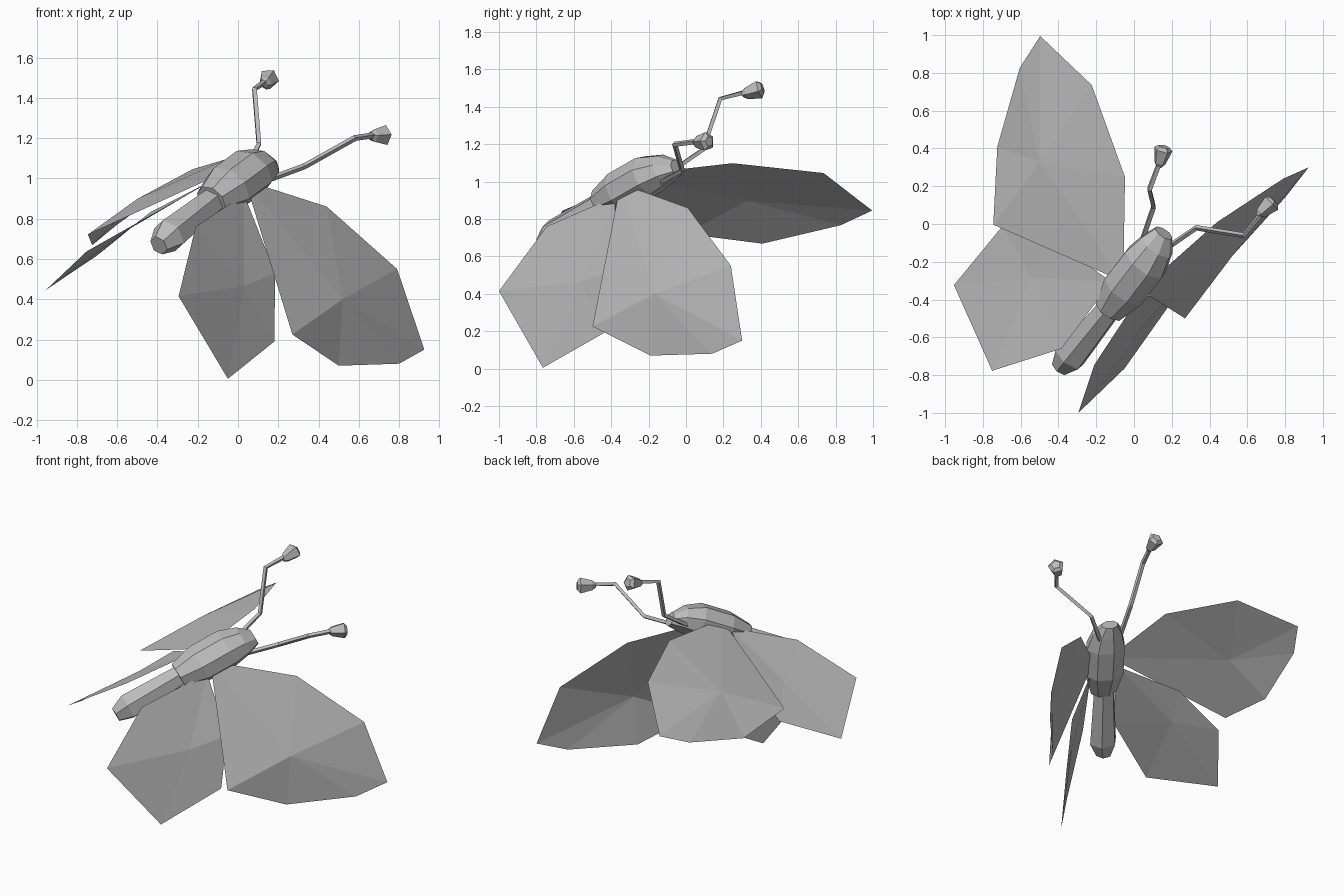
import bpy, bmesh, math
from mathutils import Vector, Matrix

cube = bpy.data.objects.get("Cube")
if cube:
    bpy.data.objects.remove(cube)

# One plain grey for everything
grey = bpy.data.materials.new("grey")
grey.use_nodes = True
GREY = (0.5, 0.5, 0.5, 1.0)
grey.diffuse_color = GREY
grey.node_tree.nodes["Principled BSDF"].inputs["Base Color"].default_value = GREY

# Tilted body frame: local x is sideways, y runs tail to head, z is the back
side = Vector((0.822, -0.402, -0.402)).normalized()
fwd = Vector((0.57, 0.69, 0.45))
fwd = (fwd - side * fwd.dot(side)).normalized()
up = side.cross(fwd)
origin = Vector((0.017, -0.264, 1.006))
frame = Matrix((side, fwd, up)).transposed().to_4x4()
frame.translation = origin
to_local = frame.inverted()


def make(name, bm, mirror=False):
    """Turn a bmesh in body coordinates into an object, optionally mirrored."""
    bmesh.ops.recalc_face_normals(bm, faces=bm.faces[:])
    mesh = bpy.data.meshes.new(name)
    bm.to_mesh(mesh)
    bm.free()
    mesh.materials.append(grey)
    obj = bpy.data.objects.new(name, mesh)
    bpy.context.collection.objects.link(obj)
    obj.matrix_world = frame
    if mirror:
        obj.modifiers.new("mirror", 'MIRROR').use_mirror_merge = False
    return obj


def loft(bm, rings):
    """Skin a list of vertex rings and cap both ends."""
    rings = [[bm.verts.new(p) for p in ring] for ring in rings]
    n = len(rings[0])
    for a, b in zip(rings, rings[1:]):
        for i in range(n):
            j = (i + 1) % n
            bm.faces.new((a[i], a[j], b[j], b[i]))
    bm.faces.new(rings[0])
    bm.faces.new(rings[-1])


def body_part(name, profile, sides):
    """profile rows: position along body, half width, half height, lift"""
    bm = bmesh.new()
    angles = [2 * math.pi * i / sides for i in range(sides)]
    loft(bm, [[(w * math.cos(t), y, lift + h * math.sin(t)) for t in angles]
              for y, w, h, lift in profile])
    return make(name, bm)


def tube(bm, points, radii, sides):
    """Skin a tube along a path with a radius at each point."""
    rings = []
    for i, p in enumerate(points):
        d = (points[min(i + 1, len(points) - 1)] - points[max(i - 1, 0)]).normalized()
        u = d.cross(Vector((0, 0, 1))).normalized()
        v = d.cross(u)
        rings.append([p + radii[i] * (u * math.cos(t) + v * math.sin(t))
                      for t in (2 * math.pi * (k + 0.5) / sides for k in range(sides))])
    loft(bm, rings)


def wing(name, centre, outline):
    """A thin sheet fanned out from a raised centre point."""
    bm = bmesh.new()
    mid = bm.verts.new(to_local @ Vector(centre))
    rim = [bm.verts.new(to_local @ Vector(p)) for p in outline]
    for a, b in zip(rim, rim[1:] + rim[:1]):
        bm.faces.new((mid, a, b))
    return make(name, bm, mirror=True)


# Body
body_part("abdomen", [(-0.73, 0.05, 0.05, -0.01), (-0.64, 0.09, 0.085, 0),
                      (-0.25, 0.07, 0.065, 0), (-0.15, 0.06, 0.06, 0)], 6)
body_part("thorax", [(-0.27, 0.085, 0.075, 0.01), (-0.12, 0.13, 0.115, 0),
                     (0.08, 0.13, 0.115, -0.01), (0.19, 0.10, 0.085, -0.03),
                     (0.26, 0.055, 0.045, -0.06)], 8)

# Wings
wing("forewings", (0.52, -0.17, 0.40),
     [(0.035, -0.35, 0.99), (0.44, 0.01, 0.86), (0.79, 0.24, 0.55),
      (0.925, 0.30, 0.15), (0.80, 0.14, 0.08), (0.50, -0.19, 0.07),
      (0.27, -0.50, 0.225)])
wing("hindwings", (0.03, -0.565, 0.465),
     [(0.03, -0.38, 0.92), (0.185, -0.38, 0.53), (0.18, -0.44, 0.19),
      (-0.05, -0.765, 0.005), (-0.295, -1.0, 0.415), (-0.21, -0.745, 0.76)])

# Antennae with flared clubs
stalk = [to_local @ Vector(p) for p in
         [(0.14, -0.15, 0.99), (0.33, -0.02, 1.06), (0.58, -0.06, 1.20), (0.68, 0.06, 1.215)]]
bm = bmesh.new()
tube(bm, stalk, [0.015, 0.015, 0.015, 0.015], 4)
make("antennae", bm, mirror=True)

start, end = (to_local @ Vector(p) for p in [(0.655, 0.045, 1.21), (0.74, 0.125, 1.215)])
bm = bmesh.new()
tube(bm, [start.lerp(end, t) for t in (0, 0.2, 0.85, 1)], [0.015, 0.033, 0.052, 0.03], 5)
make("antenna_clubs", bm, mirror=True)
